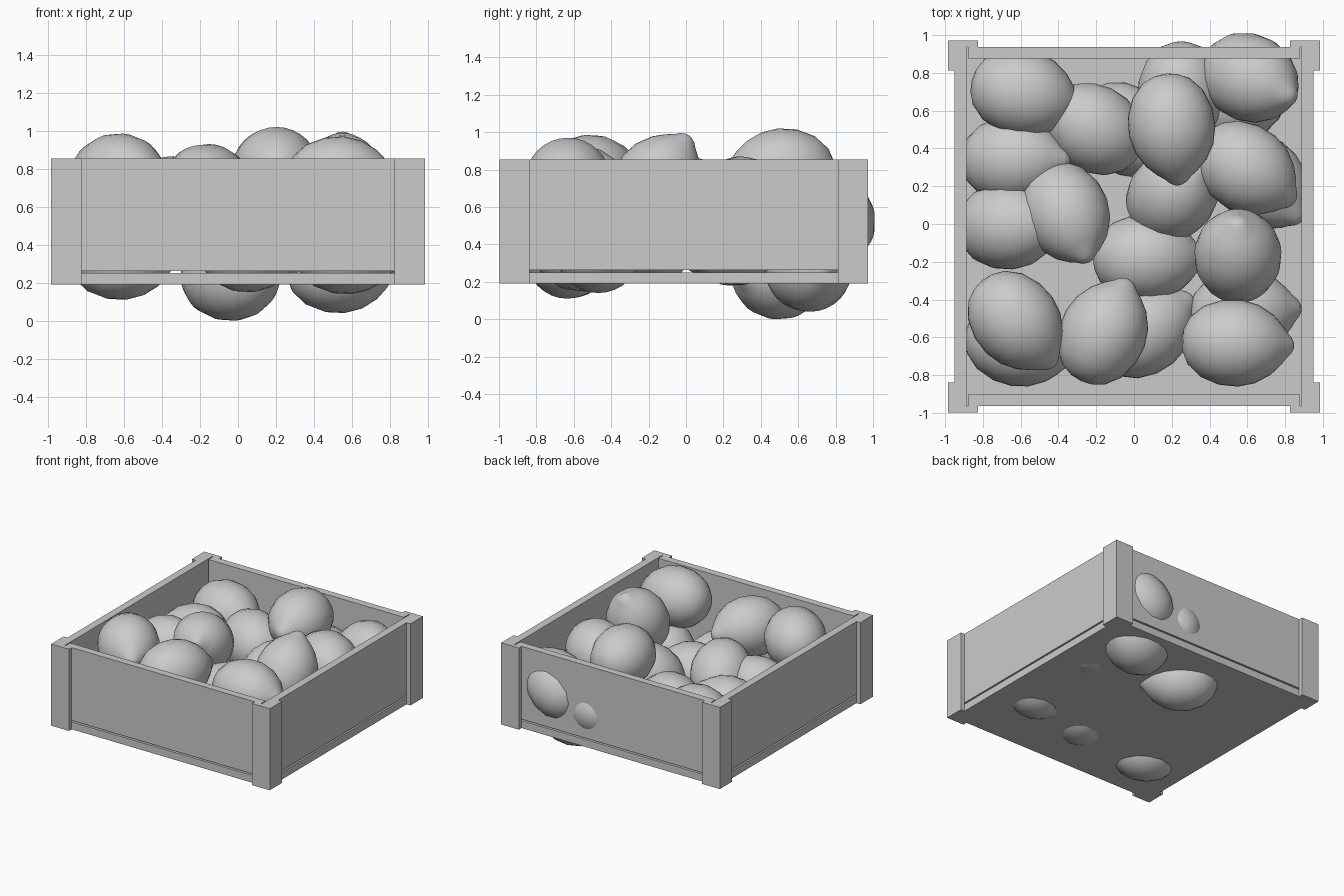
import bpy, math
from mathutils import Vector

if "Cube" in bpy.data.objects:
    bpy.data.objects.remove(bpy.data.objects["Cube"])

grey = bpy.data.materials.new("plain_grey")
grey.diffuse_color = (0.6, 0.6, 0.6, 1)
grey.use_nodes = True
grey.node_tree.nodes["Principled BSDF"].inputs["Base Color"].default_value = grey.diffuse_color


def add_mesh(name, verts, faces):
    me = bpy.data.meshes.new(name)
    me.from_pydata(verts, [], faces)
    me.materials.append(grey)
    ob = bpy.data.objects.new(name, me)
    bpy.context.collection.objects.link(ob)
    return ob


def prism(name, outline, z0, z1):
    """Extrude a counter-clockwise outline from z0 to z1."""
    n = len(outline)
    verts = [(x, y, z) for z in (z0, z1) for x, y in outline]
    faces = [tuple(reversed(range(n))), tuple(range(n, 2 * n))]
    faces += [(i, (i + 1) % n, n + (i + 1) % n, n + i) for i in range(n)]
    return add_mesh(name, verts, faces)


def board(name, x0, x1, y0, y1, z0, z1):
    return prism(name, [(x0, y0), (x1, y0), (x1, y1), (x0, y1)], z0, z1)


# Crate: floor, four walls raised by a narrow slit, four L-shaped corner posts
CY, BOT, TOP, SLIT = -0.013, 0.19, 0.855, 0.262
board("crate_floor", -0.95, 0.95, CY - 0.95, CY + 0.95, BOT, 0.25)
for s, side in ((-1, "left"), (1, "right")):
    x0, x1 = sorted((s * 0.888, s * 0.95))
    board(side + "_wall", x0, x1, CY - 0.95, CY + 0.95, SLIT, TOP)
for s, side in ((-1, "front"), (1, "back")):
    y0, y1 = sorted((CY + s * 0.89, CY + s * 0.95))
    board(side + "_wall", -0.88, 0.88, y0, y1, SLIT, TOP)

A, B, C = 0.985, 0.825, 0.95
ell = [(A, A), (B, A), (B, C), (C, C), (C, B), (A, B)]
for sx in (-1, 1):
    for sy in (-1, 1):
        pts = [(sx * x, CY + sy * y) for x, y in ell]
        prism("corner_post", pts if sx * sy > 0 else pts[::-1], BOT, TOP)

# Fruit: one lathed body with a nipple at the +x end
PROFILE = [(-.288, 0), (-.28, .06), (-.25, .125), (-.18, .188), (-.08, .225),
           (.02, .23), (.11, .208), (.19, .16), (.24, .108), (.268, .07),
           (.292, .045), (.305, .02), (.308, 0)]
SEG = 32
verts, faces = [(PROFILE[0][0], 0, 0)], []
rings = PROFILE[1:-1]
for t, r in rings:
    for k in range(SEG):
        a = 2 * math.pi * k / SEG
        verts.append((t, r * math.cos(a), r * math.sin(a)))
verts.append((PROFILE[-1][0], 0, 0))
last = len(verts) - 1
for k in range(SEG):
    m = (k + 1) % SEG
    faces.append((0, 1 + m, 1 + k))
    for j in range(len(rings) - 1):
        p, q = 1 + j * SEG, 1 + (j + 1) * SEG
        faces.append((p + k, p + m, q + m, q + k))
    faces.append((last - SEG + k, last - SEG + m, last))
lemon = add_mesh("lemon", verts, faces)
lemon.data.shade_smooth()

# Centre x, y, z, heading and upward tilt in degrees
PLACES = [
    (0.54, 0.66, 0.27, 15, 0),       # bottom layer
    (-0.03, 0.49, 0.23, -40, 0),
    (0.58, -0.47, 0.37, 5, 0),
    (0.06, -0.56, 0.38, 35, 0),
    (-0.61, -0.63, 0.34, -15, 0),
    (0.07, -0.18, 0.42, 0, 0),
    (0.25, 0.68, 0.42, -90, -15),
    (0.68, 0.22, 0.42, -45, 20),
    (-0.58, 0.69, 0.58, -15, 0),     # middle layer
    (-0.22, 0.51, 0.51, 150, 10),
    (0.62, 0.77, 0.55, -25, 35),
    (0.60, 0.29, 0.64, -35, 5),
    (0.21, 0.16, 0.50, 45, 45),
    (-0.36, 0.055, 0.63, -65, 25),
    (-0.66, -0.01, 0.55, 0, 30),
    (-0.63, 0.34, 0.52, 0, 20),
    (0.20, 0.51, 0.79, -83, 0),      # top layer
    (0.55, -0.16, 0.73, 90, 55),
    (-0.62, -0.52, 0.755, -50, 0),
    (-0.16, -0.57, 0.70, 65, 0),
    (0.54, -0.63, 0.74, -3, 0),
]
for i, (x, y, z, heading, tilt) in enumerate(PLACES):
    ob = lemon if i == 0 else lemon.copy()
    if i:
        bpy.context.collection.objects.link(ob)
    ob.location = Vector((x, y, z))
    ob.rotation_euler = (0, -math.radians(tilt), math.radians(heading))
